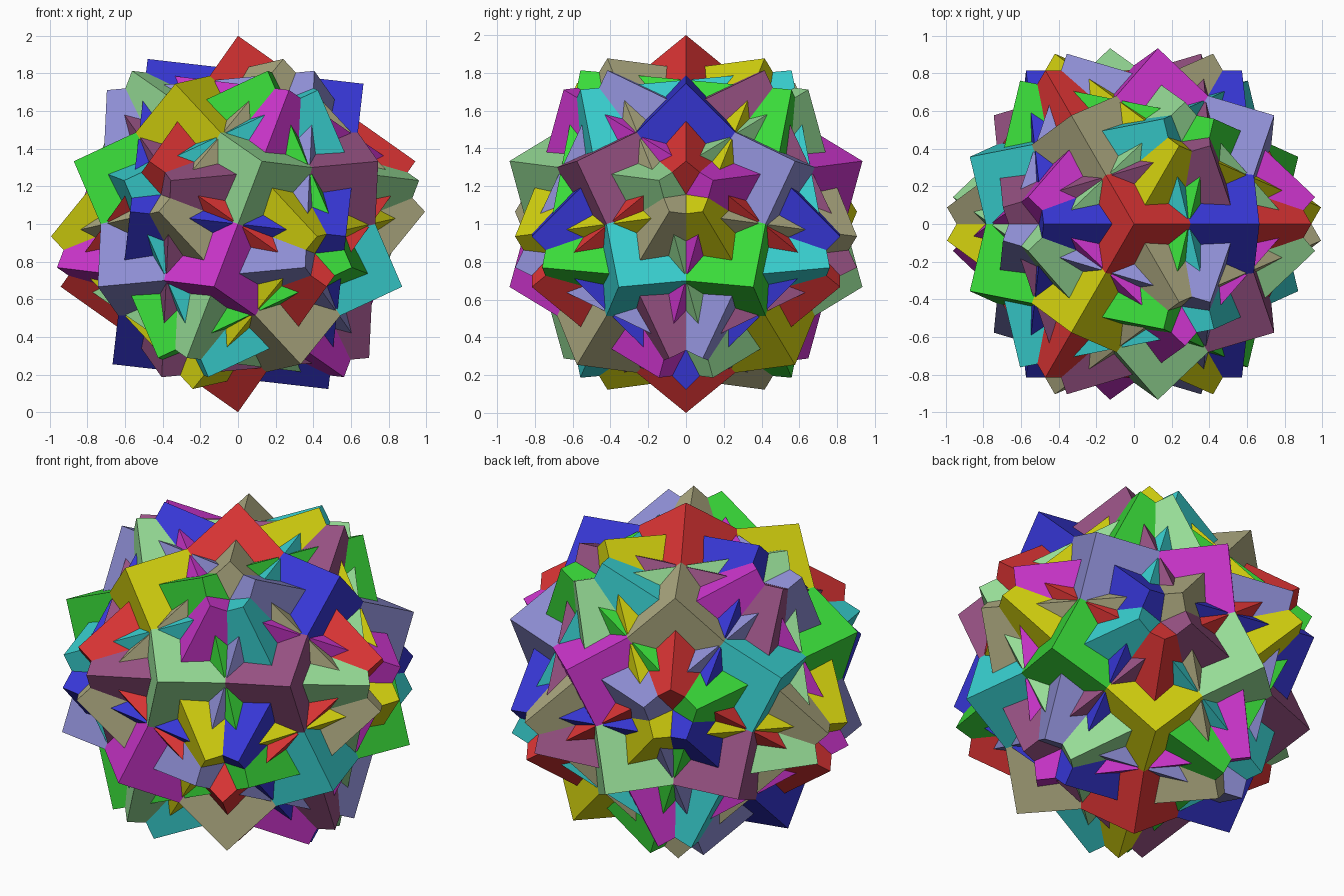
import bpy, bmesh, math
from mathutils import Vector, Matrix

default = bpy.data.objects.get("Cube")
if default:
    bpy.data.objects.remove(default, do_unlink=True)


def srgb_to_linear(c):
    c /= 255
    return c / 12.92 if c <= 0.04045 else ((c + 0.055) / 1.055) ** 2.4


def make_material(name, rgb):
    colour = (*[srgb_to_linear(c) for c in rgb], 1.0)
    mat = bpy.data.materials.new(name)
    mat.use_nodes = True
    mat.diffuse_color = colour
    bsdf = next(n for n in mat.node_tree.nodes if n.type == 'BSDF_PRINCIPLED')
    bsdf.inputs["Base Color"].default_value = colour
    bsdf.inputs["Roughness"].default_value = 0.8
    return mat


def direction(height, azimuth):
    """Unit vector with the given z and azimuth in degrees."""
    r = math.sqrt(1 - height * height)
    a = math.radians(azimuth)
    return Vector((r * math.cos(a), r * math.sin(a), height))


def frame(axis, toward):
    """Rotation whose z is the axis and whose x leans toward a second vector."""
    z = axis.normalized()
    x = (toward - z * toward.dot(z)).normalized()
    return Matrix((x, z.cross(x), z)).transposed()


# Threefold axes of a dodecahedron standing on one corner
H1 = math.sqrt(5) / 3                 # height of the ring next to the top corner
H2 = 1 / 3                            # height of the second ring
SPREAD = math.degrees(math.acos((H1 - H1 * H2)
                                / (math.sqrt(1 - H1 ** 2) * math.sqrt(1 - H2 ** 2))))
TOP = Vector((0, 0, 1))
RING = {a: direction(H1, a) for a in (0, 120, 240)}

# Each cube: colour name, sRGB, its diagonal axis, the neighbouring axis it leans to
cubes = [
    ("red", (222, 53, 53), TOP, RING[0]),
    ("blue", (55, 55, 214), RING[0], TOP),
    ("tan", (178, 174, 132), RING[120], TOP),
    ("yellow", (210, 208, 14), RING[240], TOP),
]
outer = [
    ("lavender", (142, 142, 212), 0, 1), ("plum", (152, 82, 132), 0, -1),
    ("teal", (57, 210, 210), 120, 1), ("magenta", (208, 54, 208), 120, -1),
    ("pale green", (150, 220, 150), 240, 1), ("green", (57, 218, 57), 240, -1),
]
for name, rgb, az, side in outer:
    cubes.append((name, rgb, direction(H2, az + side * SPREAD), RING[az]))

# Turn a cube so that its body diagonal becomes the frame's z
diagonal = frame(Vector((1, 1, 1)), Vector((1, 1, -1)))

for name, rgb, axis, toward in cubes:
    part = name.replace(" ", "_") + "_cube"
    mesh = bpy.data.meshes.new(part)
    bm = bmesh.new()
    bmesh.ops.create_cube(bm, size=2 / math.sqrt(3))
    bm.to_mesh(mesh)
    bm.free()
    mesh.materials.append(make_material(name, rgb))
    obj = bpy.data.objects.new(part, mesh)
    bpy.context.collection.objects.link(obj)
    turn = frame(axis, toward) @ diagonal.transposed()
    obj.matrix_world = Matrix.Translation((0, 0, 1)) @ turn.to_4x4()
